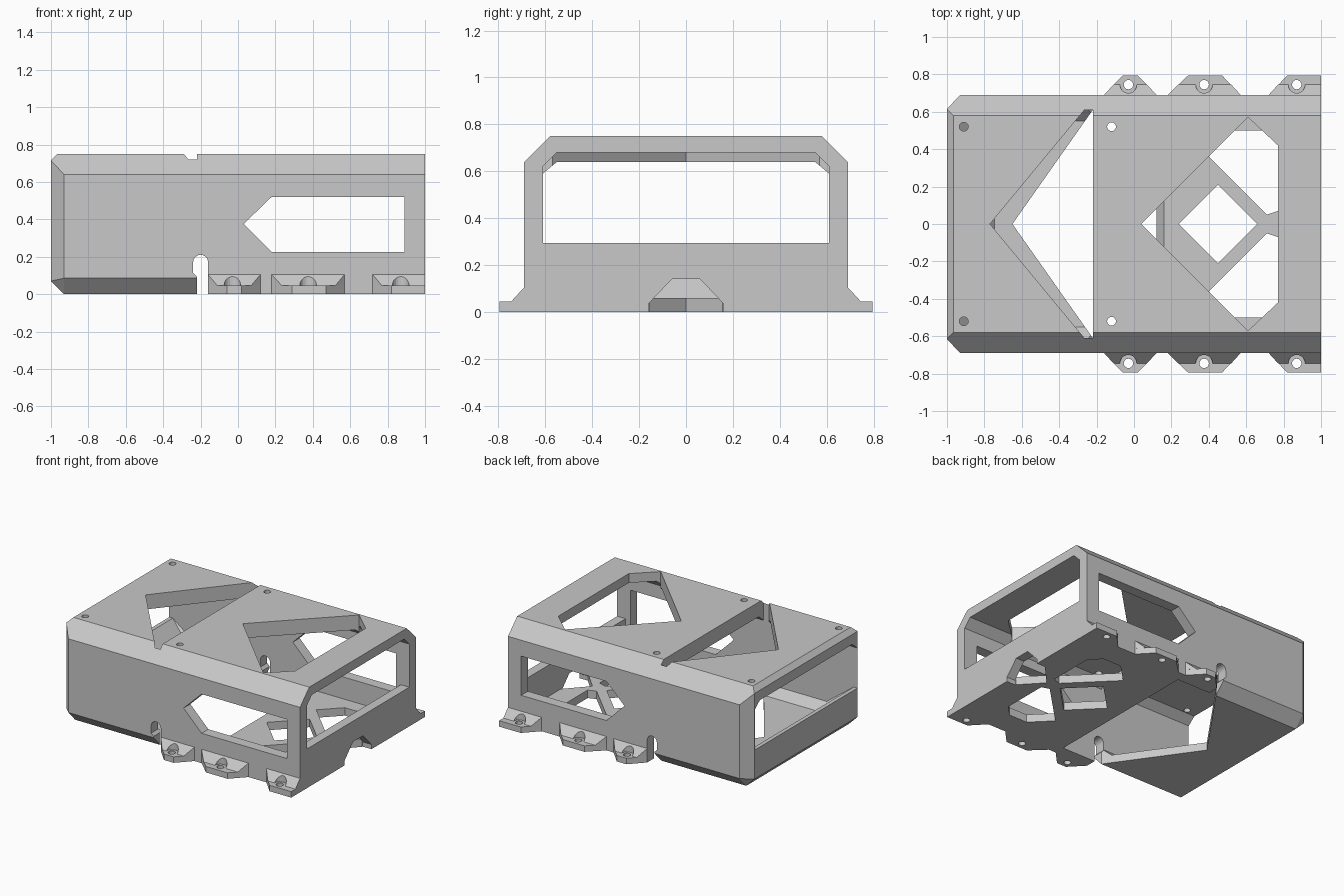
import bpy, bmesh, math

cube = bpy.data.objects.get("Cube")
if cube:
    bpy.data.objects.remove(cube, do_unlink=True)

grey = bpy.data.materials.new("plain grey")
grey.use_nodes = True
GREY = (0.58, 0.58, 0.58, 1)
grey.diffuse_color = GREY
grey.node_tree.nodes["Principled BSDF"].inputs["Base Color"].default_value = GREY


def hull(name, points):
    """Convex solid around the points."""
    bm = bmesh.new()
    for p in points:
        bm.verts.new(p)
    res = bmesh.ops.convex_hull(bm, input=bm.verts)
    spare = [g for g in res["geom_interior"] + res["geom_unused"]
             if isinstance(g, bmesh.types.BMVert)]
    bmesh.ops.delete(bm, geom=list(set(spare)), context='VERTS')
    bmesh.ops.dissolve_limit(bm, angle_limit=0.01, verts=bm.verts, edges=bm.edges)
    bmesh.ops.recalc_face_normals(bm, faces=bm.faces)
    mesh = bpy.data.meshes.new(name)
    bm.to_mesh(mesh)
    bm.free()
    mesh.materials.append(grey)
    ob = bpy.data.objects.new(name, mesh)
    bpy.context.collection.objects.link(ob)
    return ob


def along(axis, outline, a, b):
    """Points of an outline swept along one axis from a to b."""
    pts = []
    for t in (a, b):
        for u, v in outline:
            pts.append({'x': (t, u, v), 'y': (u, t, v), 'z': (u, v, t)}[axis])
    return pts


def both(half):
    """Mirror (y, z) points across y = 0."""
    return [(s * y, z) for y, z in half for s in (1, -1)]


def circle(x, y, r, n=20):
    return [(x + r * math.cos(i * math.tau / n), y + r * math.sin(i * math.tau / n))
            for i in range(n)]


def cut(ob, cutters):
    """Subtract convex cutters, then drop them."""
    for pts in cutters:
        c = hull("cutter", pts)
        c.hide_render = True
        m = ob.modifiers.new("cut", 'BOOLEAN')
        m.operation, m.solver, m.object = 'DIFFERENCE', 'EXACT', c
        bpy.context.view_layer.update()
        dg = bpy.context.evaluated_depsgraph_get()
        mesh = bpy.data.meshes.new_from_object(ob.evaluated_get(dg))
        ob.modifiers.clear()
        ob.data = mesh
        bpy.data.objects.remove(c, do_unlink=True)
    ob.data.materials.clear()
    ob.data.materials.append(grey)
    for p in ob.data.polygons:
        p.material_index = 0


W, IN, H = 0.69, 0.61, 0.75      # outer half width, inner half width, height
SPLIT = -0.22                    # seam between the two shells

# Cable slot through both side walls: straight foot, wider rounded head
slot_foot = along('y', [(SPLIT, -0.1), (-0.16, -0.1), (SPLIT, 0.1), (-0.16, 0.1)], -1, 1)
slot_head = [(SPLIT, 0.095), (-0.16, 0.095), (-0.24, 0.115)]
slot_head += [p for p in circle(-0.2, 0.17, 0.04) if p[1] > 0.169]
slot_head = along('y', slot_head, -1, 1)


def screw_holes(x):
    return [along('z', circle(x, s * 0.52, 0.024, 12), 0.5, 0.9) for s in (1, -1)]


# Rear shell: tapered tray with a ramped sill at its end
section = both([(IN, 0), (W, 0.085), (W, 0.64), (0.58, H)])
rear = hull("rear_shell", along('x', section, -0.93, SPLIT)
            + [(-1, y, z) for y, z in both([(0.615, 0.07), (0.615, 0.715)])]
            + [(-0.965, s * 0.58, H) for s in (1, -1)])
roof_low = [(IN, 0.59), (0.55, 0.64)]
floor_in = [(0.55, 0.06), (IN, 0.12)]
inside = [(-0.97, y, z) for y, z in both([(IN, 0.288)] + roof_low)]
inside += along('x', both(floor_in + roof_low), -0.745, -0.1)
end_window = along('x', both([(IN, 0.288)] + roof_low), -1.1, -0.1)
floor_vee = along('z', [(-0.65, 0), (SPLIT, IN), (SPLIT, -IN), (-0.1, IN), (-0.1, -IN)],
                  -0.1, 0.4)
roof_vee = along('z', [(-0.77, 0), (-0.265, IN), (-0.265, -IN), (-0.1, IN), (-0.1, -IN)],
                 0.5, 0.9)
cut(rear, [inside, end_window, floor_vee, roof_vee, slot_head] + screw_holes(-0.91))

# Front shell: square-bottomed body with windows, a braced floor and a raised end roof
front = hull("front_shell", along('x', both([(W, 0), (W, 0.64), (0.58, H)]), SPLIT, 1))
roof_high = [(IN, 0.62), (0.55, 0.68)]
inside = along('x', both([(IN, 0.06)] + roof_low), -0.3, 0.93)
end_window = along('x', both([(IN, 0.295)] + roof_high), 0.61, 1.1)
floor_gap = along('y', [(-0.3, -0.06), (0.08, -0.06), (0.2, 0.12), (-0.3, 0.12)], -IN, IN)
side_window = along('y', [(0.03, 0.375), (0.18, 0.52), (0.89, 0.52),
                          (0.89, 0.225), (0.18, 0.225)], -1, 1)
kite = along('z', [(0.04, 0), (0.61, 0.57), (0.77, 0.42), (0.77, -0.42), (0.61, -0.57)],
             0.5, 0.9)
diamond = along('z', circle(0.45, 0, 0.21, 4), -0.1, 0.1)
floor_holes = [along('z', [(x, s * y) for x, y in (
    (0.40, 0.36), (0.54, 0.5), (0.69, 0.5), (0.77, 0.42),
    (0.77, 0.07), (0.71, 0.05))], -0.1, 0.1) for s in (1, -1)]
# Notch in the end wall, running to a point in the floor
arch = along('x', both([(0.16, -0.1), (0.16, 0.035), (0.06, 0.14)]), 0.925, 1.1)
point = along('z', [(0.78, 0), (0.93, 0.16), (0.93, -0.16)], -0.1, 0.1)
cut(front, [inside, end_window, floor_gap, side_window, kite, diamond, arch, point,
            slot_foot, slot_head] + floor_holes + screw_holes(-0.12))

# Mounting tabs on both sides: base start, tip start, tip end, base end, hole x
tabs = [(-0.16, -0.06, 0.02, 0.12, -0.03), (0.18, 0.29, 0.47, 0.57, 0.375),
        (0.72, 0.82, 1, 1, 0.87)]
for i, (a, b, c, d, hx) in enumerate(tabs):
    for side, s in (("left", 1), ("right", -1)):
        plate = hull(f"mounting_tab_{side}_{i + 1}", along(
            'z', [(a, s * W), (b, s * 0.795), (c, s * 0.795), (d, s * W)], 0, 0.045))
        cut(plate, [along('z', circle(hx, s * 0.745, 0.025), -0.1, 0.1)])
        am, dm = (a + b) / 2, (c + d) / 2
        gusset = hull(f"tab_gusset_{side}_{i + 1}", [
            (a, s * W, 0.045), (a, s * W, 0.105), (am, s * 0.745, 0.045),
            (d, s * W, 0.045), (d, s * W, 0.105), (dm, s * 0.745, 0.045)])
        cut(gusset, [along('z', circle(hx, s * 0.745, 0.045), 0, 0.2)])
